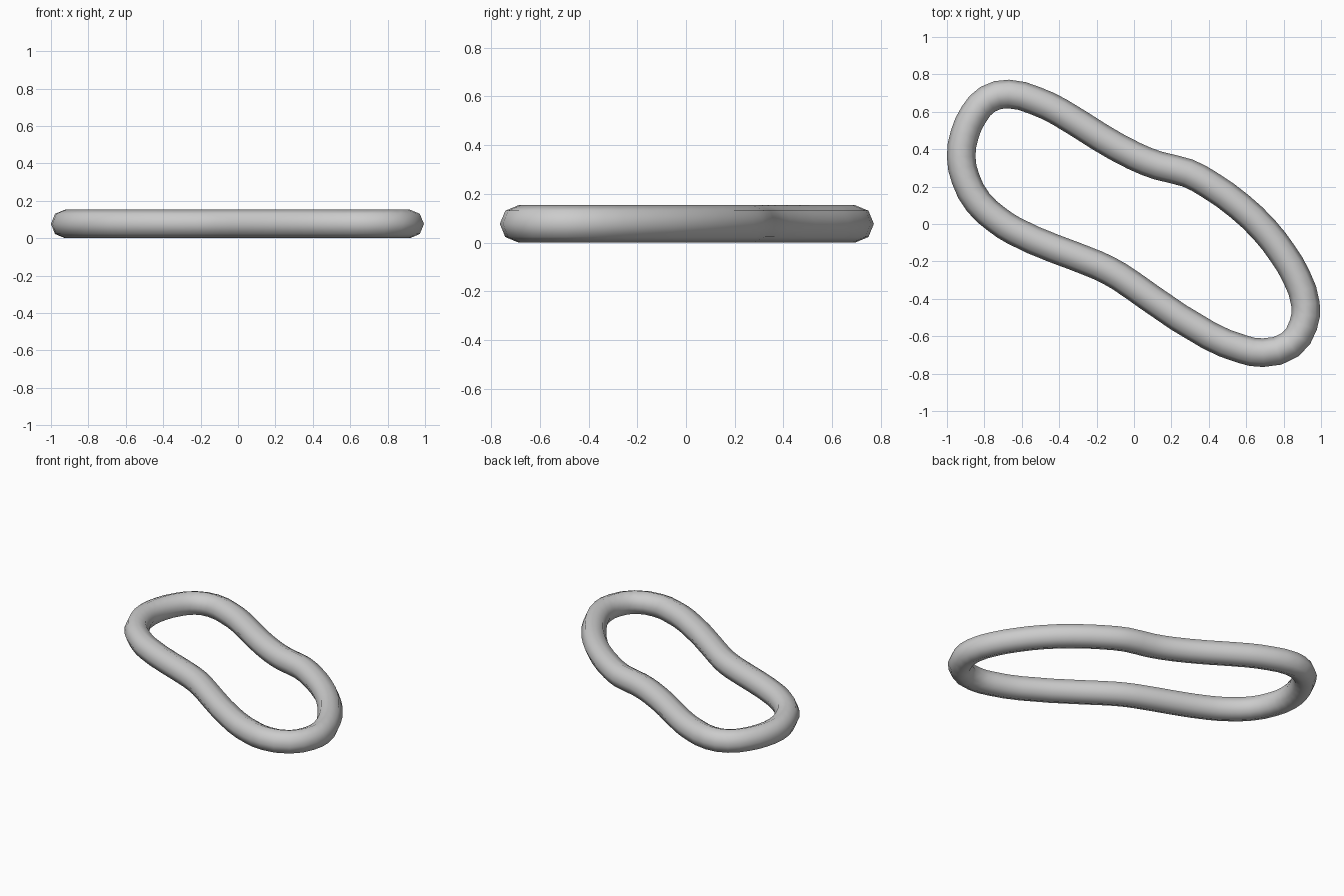
import bpy

if "Cube" in bpy.data.objects:
    bpy.data.objects.remove(bpy.data.objects["Cube"])

RADIUS = 0.0765

# Centre line of the closed band, seen from above
PATH = [(-0.924, 0.36), (-0.905, 0.48), (-0.856, 0.587), (-0.782, 0.667), (-0.67, 0.695),
        (-0.53, 0.66), (-0.40, 0.60), (-0.185, 0.466), (0.0, 0.364), (0.13, 0.312),
        (0.285, 0.273), (0.40, 0.212), (0.564, 0.095), (0.70, -0.035), (0.795, -0.158),
        (0.87, -0.285), (0.917, -0.43), (0.905, -0.54), (0.835, -0.645), (0.69, -0.688),
        (0.575, -0.668), (0.40, -0.596), (0.083, -0.393), (-0.08, -0.28), (-0.20, -0.218),
        (-0.43, -0.13), (-0.64, -0.037), (-0.735, 0.025), (-0.834, 0.117), (-0.90, 0.24)]

# Round tube swept along the path, eight sides
curve = bpy.data.curves.new("band", "CURVE")
curve.dimensions = "3D"
curve.bevel_depth = RADIUS
curve.bevel_resolution = 2
curve.resolution_u = 2
spline = curve.splines.new("BEZIER")
spline.bezier_points.add(len(PATH) - 1)
for point, (x, y) in zip(spline.bezier_points, PATH):
    point.co = (x, y, RADIUS)
    point.handle_left_type = point.handle_right_type = "AUTO"
spline.use_cyclic_u = True

band = bpy.data.objects.new("band", curve)
bpy.context.collection.objects.link(band)
bpy.context.view_layer.objects.active = band
band.select_set(True)
bpy.ops.object.convert(target="MESH")
bpy.ops.object.shade_smooth()

# Single grey material
grey = bpy.data.materials.new("grey")
grey.diffuse_color = (0.6, 0.6, 0.6, 1)
grey.use_nodes = True
grey.node_tree.nodes["Principled BSDF"].inputs["Base Color"].default_value = grey.diffuse_color
band = bpy.context.object
band.data.materials.clear()
band.data.materials.append(grey)
